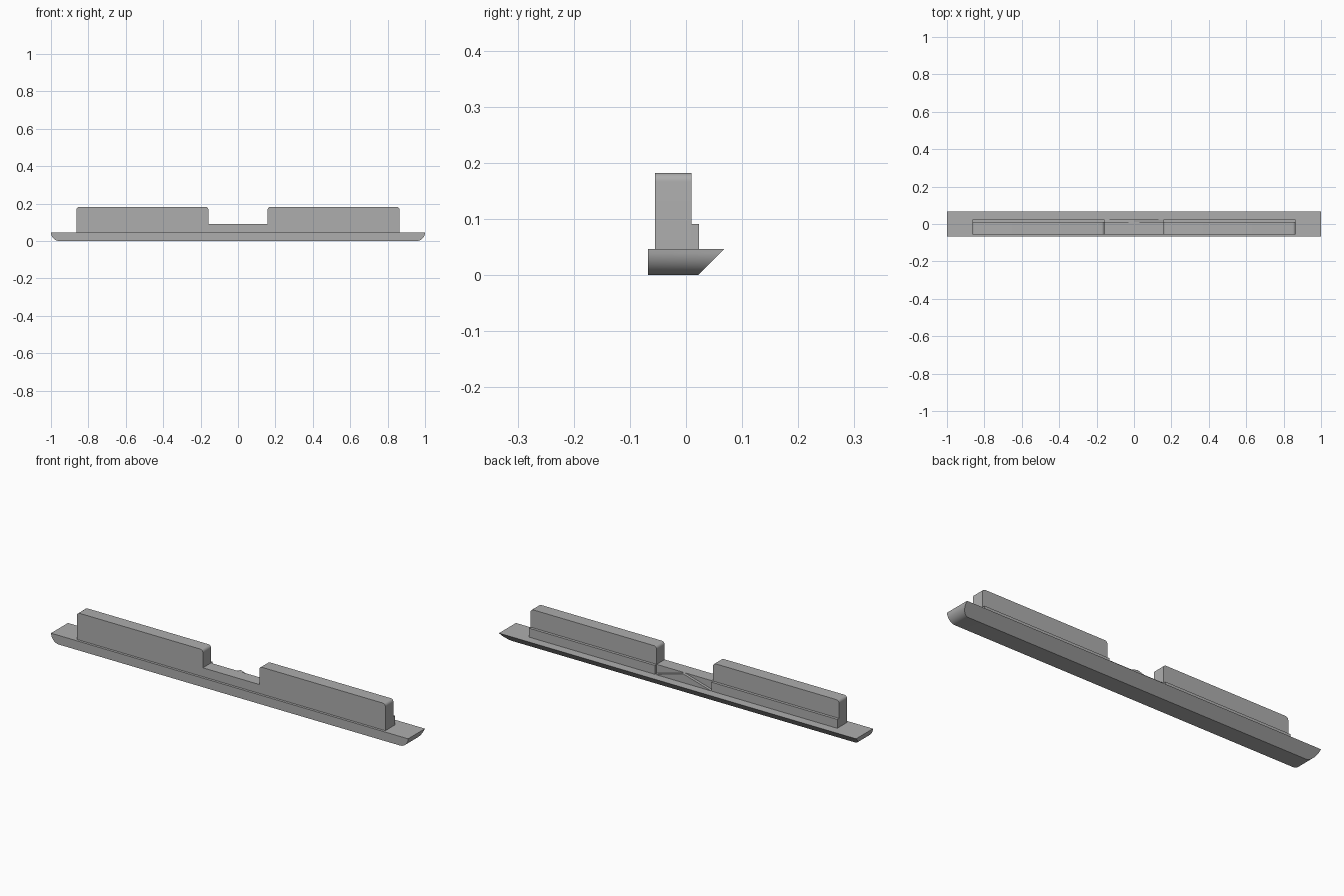
import bpy
import bmesh
from math import cos, sin, pi

if "Cube" in bpy.data.objects:
    bpy.data.objects.remove(bpy.data.objects["Cube"])

grey = bpy.data.materials.new("neutral grey")
grey.use_nodes = True
colour = (0.42, 0.42, 0.42, 1)
grey.diffuse_color = colour
grey.node_tree.nodes["Principled BSDF"].inputs["Base Color"].default_value = colour


def arc(cx, cz, r, start, steps=10):
    """Quarter circle, counter-clockwise from a start angle."""
    angles = [start + pi / 2 * i / steps for i in range(steps + 1)]
    return [(cx + r * cos(a), cz + r * sin(a)) for a in angles]


def extrude_profile(name, profile, front, back):
    """Extrude an x-z profile along y; back is a function of height."""
    bm = bmesh.new()
    near = [bm.verts.new((x, front, z)) for x, z in profile]
    far = [bm.verts.new((x, back(z), z)) for x, z in profile]
    bm.faces.new(near)
    bm.faces.new(far[::-1])
    for i in range(len(profile)):
        j = (i + 1) % len(profile)
        bm.faces.new((near[i], far[i], far[j], near[j]))
    bmesh.ops.recalc_face_normals(bm, faces=bm.faces)
    mesh = bpy.data.meshes.new(name)
    bm.to_mesh(mesh)
    bm.free()
    mesh.materials.append(grey)
    obj = bpy.data.objects.new(name, mesh)
    bpy.context.collection.objects.link(obj)
    bpy.ops.object.select_all(action='DESELECT')
    obj.select_set(True)
    bpy.context.view_layer.objects.active = obj
    bpy.ops.object.shade_smooth_by_angle(angle=pi / 6)
    return obj


BASE_TOP, STEP_TOP, TOP = 0.046, 0.091, 0.182
INNER, OUTER = 0.158, 0.864
FRONT, WALL_BACK, LEDGE_BACK = -0.055, 0.0095, 0.0235
R = 0.015

# Base strip: rounded lower ends, back cut away at 45 degrees
base = (arc(-1 + BASE_TOP, BASE_TOP, BASE_TOP, pi)
        + arc(1 - BASE_TOP, BASE_TOP, BASE_TOP, 1.5 * pi))
extrude_profile("base_strip", base, -0.0675, lambda z: 0.0215 + z)

# Upright wall: two tall blocks with rounded tops joined by a low bridge
wall = ([(OUTER, BASE_TOP)] + arc(OUTER - R, TOP - R, R, 0, 6)
        + arc(INNER + R, TOP - R, R, pi / 2, 6) + [(INNER, STEP_TOP)])
wall += [(-x, z) for x, z in reversed(wall)]
extrude_profile("upright_wall", wall, FRONT, lambda z: WALL_BACK)

# Ledges behind the tall blocks
for side, s in (("left", 1), ("right", -1)):
    ledge = [(s * INNER, BASE_TOP), (s * OUTER, BASE_TOP),
             (s * OUTER, STEP_TOP), (s * INNER, STEP_TOP)]
    extrude_profile(side + "_ledge", ledge, WALL_BACK, lambda z: LEDGE_BACK)

# Triangular rib behind the bridge
rib = [(-INNER, BASE_TOP), (INNER, BASE_TOP), (0, STEP_TOP)]
extrude_profile("bridge_rib", rib, WALL_BACK, lambda z: LEDGE_BACK)
